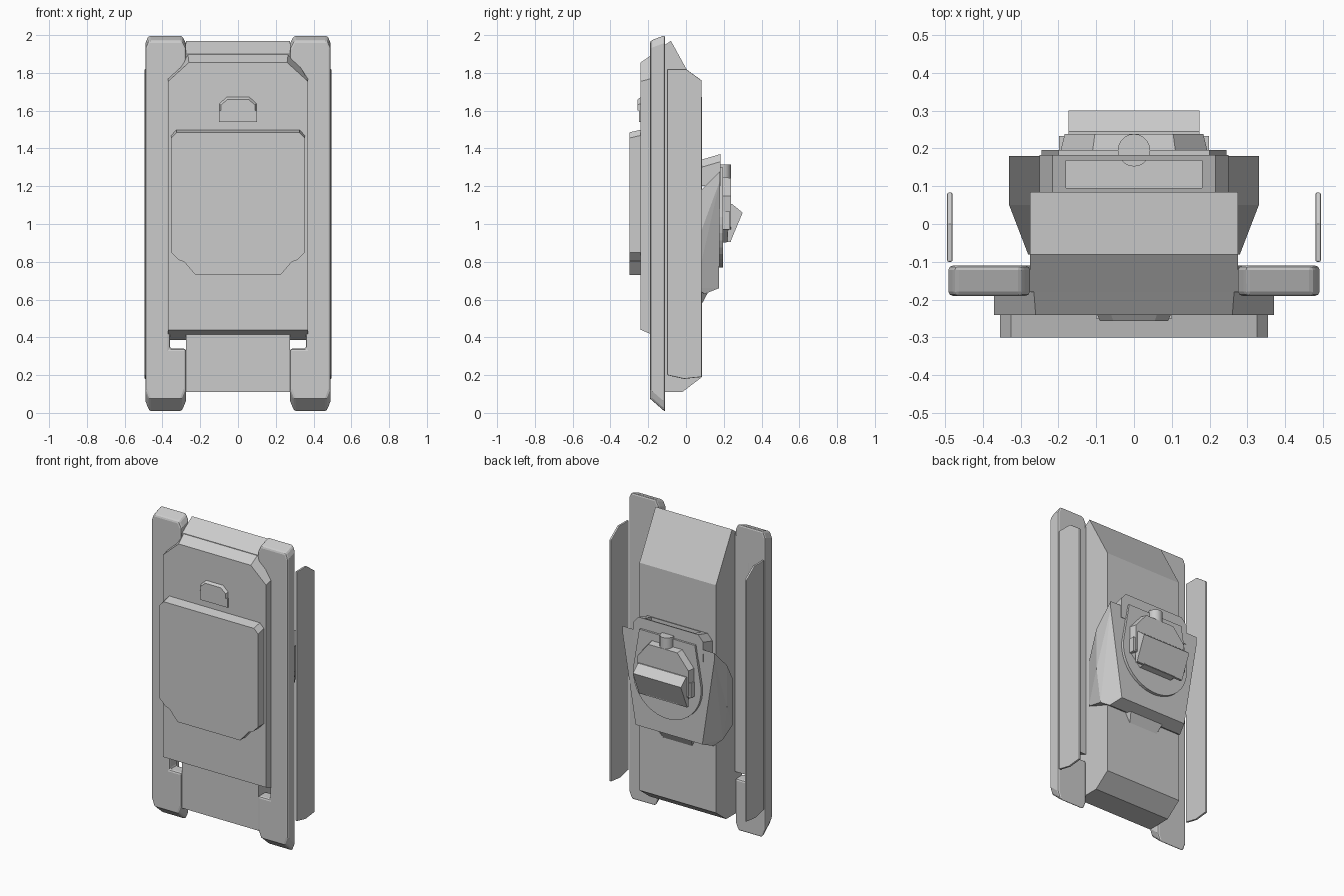
import bpy, bmesh, math

if "Cube" in bpy.data.objects:
    bpy.data.objects.remove(bpy.data.objects["Cube"])


def make(name, bm, bevel=0.0, segs=2):
    bmesh.ops.recalc_face_normals(bm, faces=bm.faces)
    me = bpy.data.meshes.new(name)
    bm.to_mesh(me)
    bm.free()
    ob = bpy.data.objects.new(name, me)
    bpy.context.collection.objects.link(ob)
    if bevel:
        mod = ob.modifiers.new("edge", 'BEVEL')
        mod.width, mod.segments, mod.limit_method = bevel, segs, 'ANGLE'
        mod.angle_limit = math.radians(50)
    return ob


def loft(name, a, b, **kw):
    """Solid between two rings of 3D points of equal count."""
    bm = bmesh.new()
    va, vb = [bm.verts.new(p) for p in a], [bm.verts.new(p) for p in b]
    bm.faces.new(va)
    bm.faces.new(vb[::-1])
    n = len(a)
    for i in range(n):
        j = (i + 1) % n
        bm.faces.new((va[i], vb[i], vb[j], va[j]))
    return make(name, bm, **kw)


def loft_y(name, xz0, y0, xz1, y1, **kw):
    return loft(name, [(x, y0, z) for x, z in xz0], [(x, y1, z) for x, z in xz1], **kw)


def prism_x(name, yz, x0, x1, **kw):
    return loft(name, [(x0, y, z) for y, z in yz], [(x1, y, z) for y, z in yz], **kw)


def sym(half):
    """Mirror a right-hand outline (bottom to top) into a closed ring."""
    return half + [(-x, z) for x, z in reversed(half)]


def box(name, x0, x1, y0, y1, z0, z1, **kw):
    return prism_x(name, [(y0, z0), (y1, z0), (y1, z1), (y0, z1)], x0, x1, **kw)


def hull(name, pts):
    bm = bmesh.new()
    for x, y, z in pts:
        for s in (1, -1):
            bm.verts.new((s * x, y, z))
    bmesh.ops.convex_hull(bm, input=bm.verts)
    bmesh.ops.dissolve_limit(bm, angle_limit=0.02, verts=bm.verts, edges=bm.edges)
    return make(name, bm)


# Main body
prism_x("main_hull", [(-.18, .11), (-.02, .11), (.085, .19), (.085, 1.67),
                      (-.08, 1.97), (-.18, 1.9)], -.275, .275)
loft_y("front_shell",
       sym([(.37, .44), (.37, 1.755), (.26, 1.855)]), -.24,
       sym([(.37, .385), (.37, 1.79), (.27, 1.945)]), -.11)

# Side rails and skirts
for s, side in ((1, "right"), (-1, "left")):
    def rail(z0, z1):
        return [(s * x, z) for x, z in (
            (.295, z0), (.472, z0), (.491, z0 + .05), (.491, z1 - .04), (.475, z1),
            (.295, z1), (.275, z1 - .04), (.275, 1.84), (.36, 1.76), (.36, .34),
            (.275, .34), (.275, z0 + .05))]
    loft_y(side + "_rail", rail(.075, 1.97), -.19, rail(.005, 2.0), -.11, bevel=.012)
    prism_x(side + "_skirt", [(-.1, .2), (-.01, .18), (.083, .19), (.083, 1.76),
                              (0, 1.82), (-.1, 1.82)], s * .48, s * .494, bevel=.004)

# Raised front panel
loft_y("front_panel",
       sym([(.225, .73), (.285, .80), (.315, .81), (.354, .85), (.354, 1.455), (.325, 1.485)]), -.30,
       sym([(.225, .73), (.285, .80), (.315, .81), (.354, .85), (.354, 1.47), (.325, 1.50)]), -.235)

# Small hatch above the panel
loft_y("viewport_hood", sym([(.09, 1.60), (.09, 1.63), (.055, 1.66)]), -.256,
       sym([(.10, 1.60), (.10, 1.64), (.062, 1.675)]), -.235)
box("viewport_sill", -.10, .10, -.25, -.235, 1.54, 1.60)

# Turret base wrapping around the back
hull("turret_base", [
    (.33, .18, 1.28), (.33, .18, 1.23), (.33, .05, .88), (.33, .05, 1.15),
    (.28, -.08, 1.0), (.28, -.08, .70), (.30, .05, .66), (.24, .175, .66), (.27, .10, .63)])
loft_y("turret_lip", sym([(.10, .57), (.15, .66)]), .08, sym([(.12, .635), (.15, .66)]), .115)

# Slotted block at the turret's upper end
bustle = loft_y("turret_bustle", sym([(.25, 1.2), (.25, 1.30), (.215, 1.34)]), .08,
                sym([(.25, 1.2), (.25, 1.33), (.215, 1.37)]), .182)
slot = box("slot_cutter", -.18, .18, .095, .168, 1.30, 1.5)
slot.hide_render = True
slot.hide_viewport = True
cut = bustle.modifiers.new("slot", 'BOOLEAN')
cut.operation, cut.object, cut.solver = 'DIFFERENCE', slot, 'EXACT'

# Round-bottomed mounting plate
arc = [(.245 * math.sin(t), 1.015 - .245 * math.cos(t))
       for t in (math.radians(5 + 10 * i) for i in range(10))]
loft_y("mount_plate", sym(arc + [(.20, 1.30)]), .175, sym(arc + [(.20, 1.30)]), .195)

# Raised octagonal cover, peaked housing and side clips
octo = sym([(.12, .90), (.195, .98), (.195, 1.15), (.11, 1.25)])
loft_y("cover", octo, .19, [(x * .94, 1.07 + (z - 1.07) * .96) for x, z in octo], .238)
prism_x("peaked_housing", [(.22, .905), (.235, .905), (.30, 1.06), (.245, 1.105), (.22, 1.105)],
        -.173, .173)
for s, side in ((1, "right"), (-1, "left")):
    box(side + "_clip", s * .17, s * .198, .19, .232, .97, 1.065)

# Upright peg above the cover
bpy.ops.mesh.primitive_cylinder_add(vertices=20, radius=.043, depth=.09, location=(0, .195, 1.27))
peg = bpy.context.object
peg.name = "peg"
bpy.ops.object.shade_smooth_by_angle(angle=math.radians(40))
